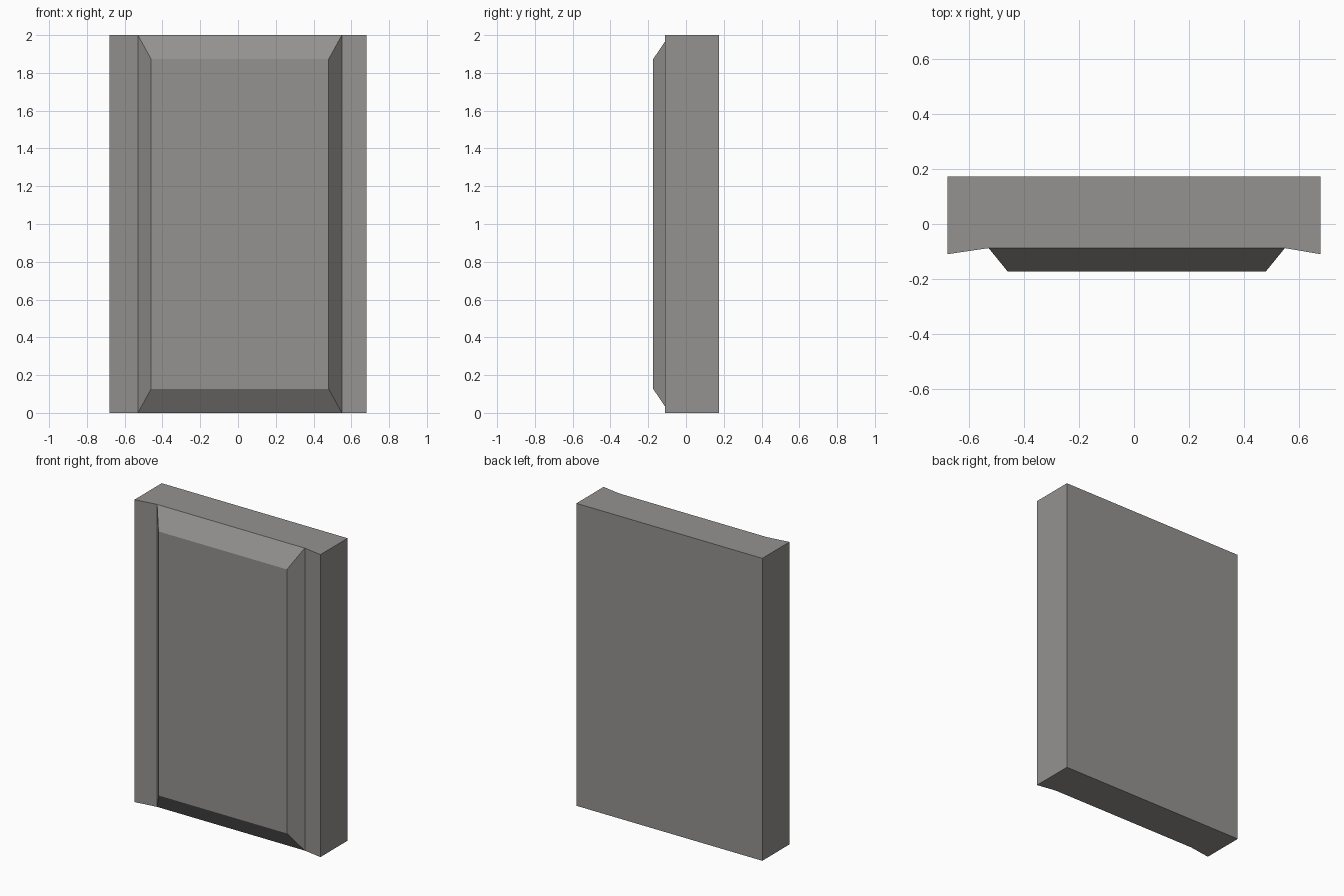
import bpy
import bmesh

if "Cube" in bpy.data.objects:
    bpy.data.objects.remove(bpy.data.objects["Cube"])

HEIGHT = 2.0
Y_BACK, Y_FRONT = 0.174, -0.174
# Plan outline of the slab: flat back, front rims sloping in to the panel
PLAN = [(-0.68, Y_BACK), (-0.68, -0.11), (-0.53, -0.088),
        (0.55, -0.088), (0.68, -0.11), (0.68, Y_BACK)]

grey = bpy.data.materials.new("warm_grey")
grey.diffuse_color = (0.30, 0.29, 0.28, 1.0)
grey.use_nodes = True
grey.node_tree.nodes["Principled BSDF"].inputs["Base Color"].default_value = grey.diffuse_color

# Slab: extrude the outline upward
bm = bmesh.new()
base = bm.faces.new([bm.verts.new((x, y, 0)) for x, y in PLAN])
top = bmesh.ops.extrude_face_region(bm, geom=[base], use_keep_orig=True)
bmesh.ops.translate(bm, vec=(0, 0, HEIGHT),
                    verts=[v for v in top["geom"] if isinstance(v, bmesh.types.BMVert)])
bmesh.ops.recalc_face_normals(bm, faces=bm.faces[:])

# Raised panel: push out the middle front face with bevelled borders
front = max((f for f in bm.faces if f.normal.y < -0.99),
            key=lambda f: f.calc_area())
panel = bmesh.ops.extrude_discrete_faces(bm, faces=[front])["faces"][0]
for v in panel.verts:
    v.co.x += 0.07 if v.co.x < 0 else -0.07
    v.co.z += 0.127 if v.co.z < 1 else -0.127
    v.co.y = Y_FRONT
bmesh.ops.recalc_face_normals(bm, faces=bm.faces[:])

mesh = bpy.data.meshes.new("panelled_slab")
bm.to_mesh(mesh)
bm.free()
mesh.materials.append(grey)
slab = bpy.data.objects.new("panelled_slab", mesh)
bpy.context.collection.objects.link(slab)
